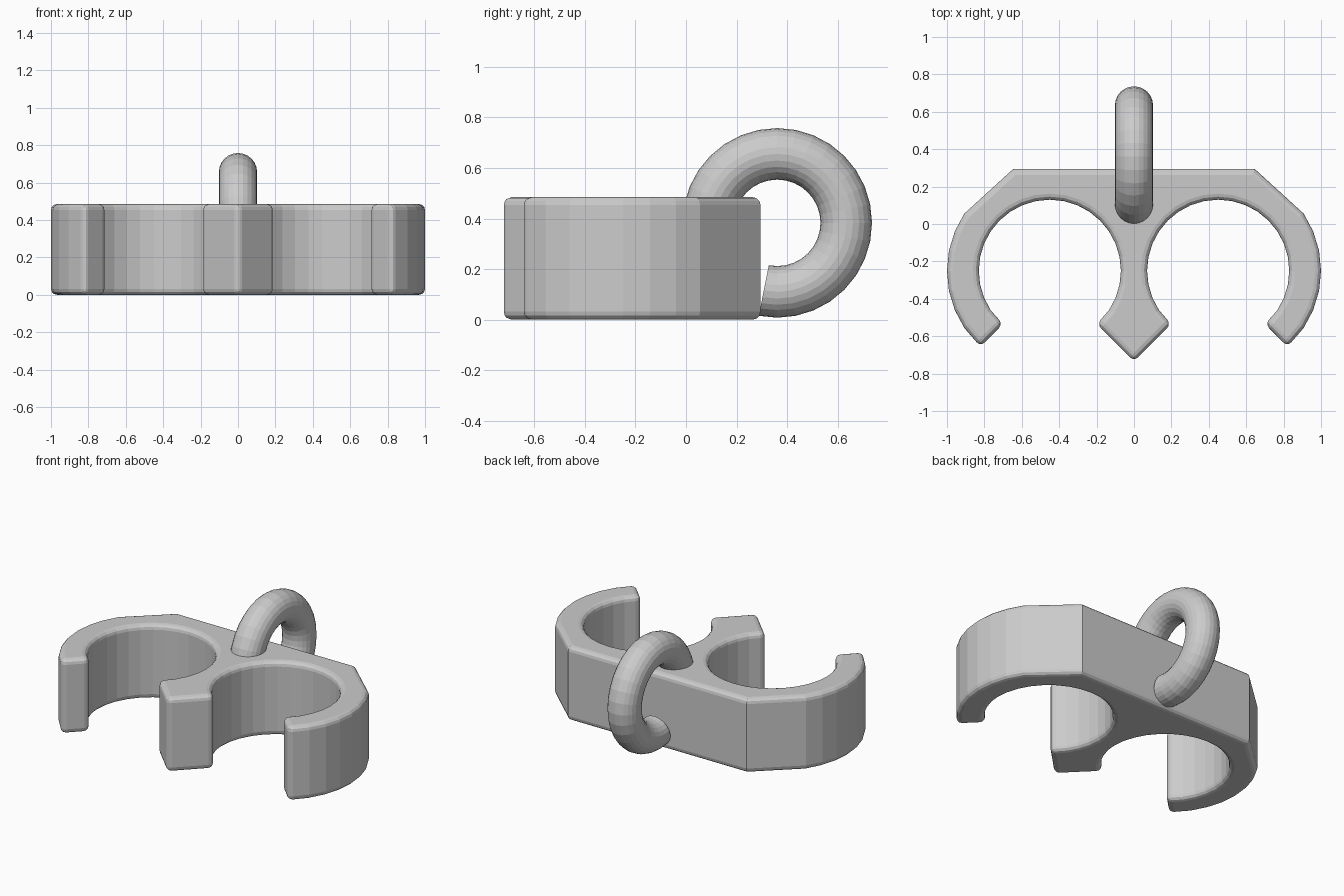
import bpy, bmesh
from math import sin, cos, radians, pi

if "Cube" in bpy.data.objects:
    bpy.data.objects.remove(bpy.data.objects["Cube"])

HEIGHT = 0.485
CX, CY, R_IN, R_OUT = 0.45, -0.25, 0.38, 0.55
STEP = 11.25


def make_object(name, bm):
    bmesh.ops.recalc_face_normals(bm, faces=bm.faces[:])
    mesh = bpy.data.meshes.new(name)
    bm.to_mesh(mesh)
    bm.free()
    obj = bpy.data.objects.new(name, mesh)
    bpy.context.collection.objects.link(obj)
    return obj


def on_circle(r, degrees):
    a = radians(degrees)
    return (CX + r * cos(a), CY + r * sin(a))


# double clip: right half of the outline, then mirrored
half = [on_circle(R_IN, 228.7)]
half += [on_circle(R_IN, i * STEP) for i in range(19, -4, -1)]
half += [on_circle(R_IN, -48.7), on_circle(R_OUT, -47.6)]
half += [on_circle(R_OUT, i * STEP) for i in range(-3, 4)]
half.append((0.645, 0.295))
outline = [(0, -0.735)] + half + [(-x, y) for x, y in reversed(half)]

bm = bmesh.new()
base = bm.faces.new([bm.verts.new((x, y, 0)) for x, y in outline])
ext = bmesh.ops.extrude_face_region(bm, geom=[base], use_keep_orig=True)
top = [g for g in ext["geom"] if isinstance(g, bmesh.types.BMVert)]
bmesh.ops.translate(bm, verts=top, vec=(0, 0, HEIGHT))
bmesh.ops.recalc_face_normals(bm, faces=bm.faces[:])
sharp = [e for e in bm.edges if e.calc_face_angle(0) > radians(55)]
bmesh.ops.bevel(bm, geom=sharp, offset=0.032, segments=3, profile=0.5,
                affect='EDGES', clamp_overlap=False)
make_object("double_clip", bm)

# hook: open ring in the yz plane, one end sunk in the clip
SIDES, MAJOR, MINOR = 24, 0.273, 0.102
bm = bmesh.new()
rings = []
for i in range(-9, 17):
    a = radians(i * STEP)
    ring = []
    for j in range(SIDES):
        b = 2 * pi * j / SIDES
        r = MAJOR + MINOR * cos(b)
        ring.append(bm.verts.new((MINOR * sin(b), 0.361 + r * cos(a), 0.383 + r * sin(a))))
    rings.append(ring)
for r0, r1 in zip(rings, rings[1:]):
    for j in range(SIDES):
        k = (j + 1) % SIDES
        bm.faces.new((r0[j], r0[k], r1[k], r1[j]))
bm.faces.new(rings[0])
bm.faces.new(rings[-1])
make_object("hook", bm)
